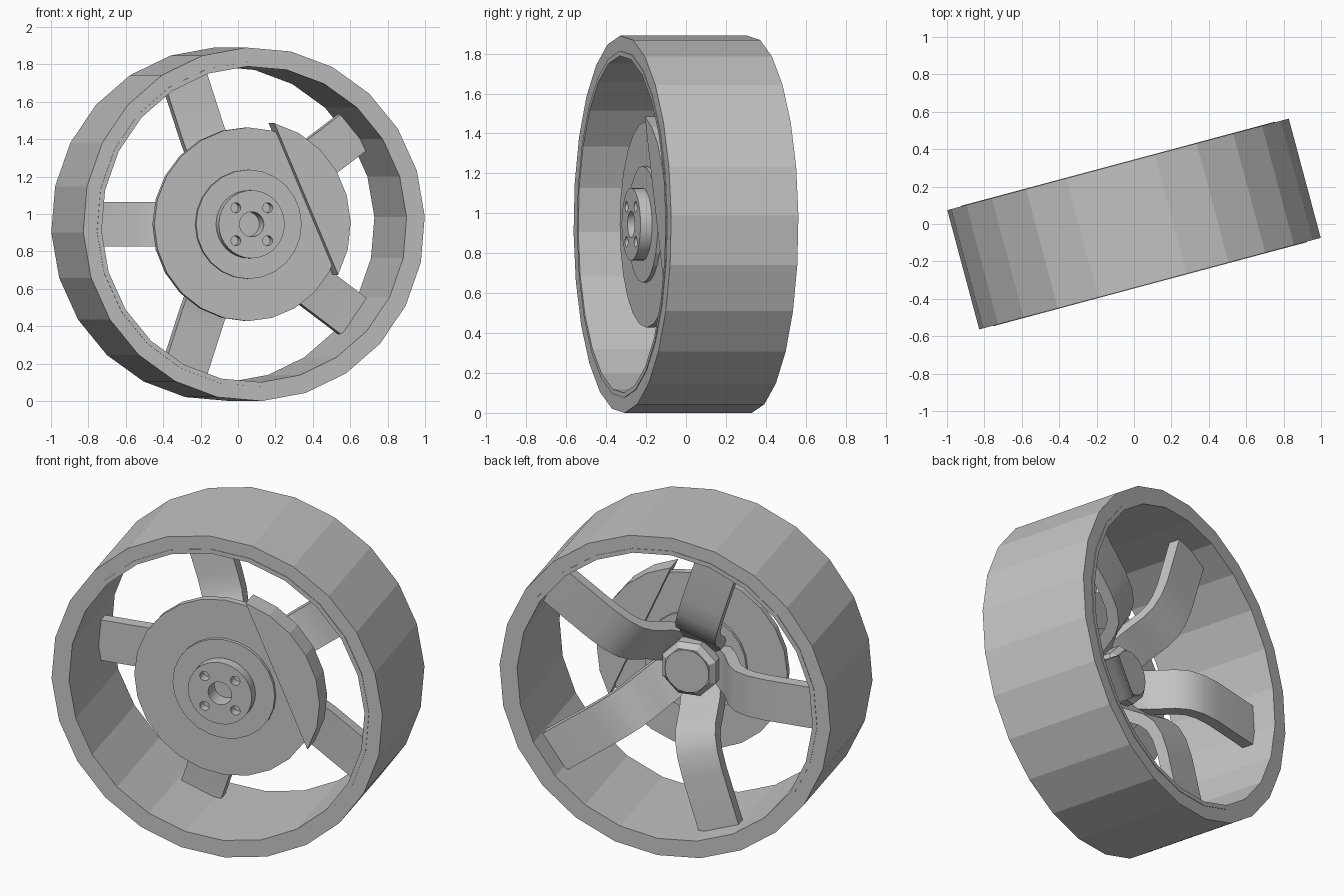
import bpy, bmesh
from math import cos, sin, radians, pi, tau
from mathutils import Matrix, Vector

if "Cube" in bpy.data.objects:
    bpy.data.objects.remove(bpy.data.objects["Cube"])

grey = bpy.data.materials.new("plain grey")
grey.use_nodes = True
COLOUR = (0.55, 0.55, 0.55, 1)
grey.diffuse_color = COLOUR
grey.node_tree.nodes["Principled BSDF"].inputs["Base Color"].default_value = COLOUR

# The wheel is built with its axle along y, then turned and lifted
PLACE = Matrix.Translation((0, 0, 0.945)) @ Matrix.Rotation(radians(15), 4, 'Z')


def finish(name, bm, smooth=None):
    bmesh.ops.recalc_face_normals(bm, faces=bm.faces)
    mesh = bpy.data.meshes.new(name)
    bm.to_mesh(mesh)
    bm.free()
    mesh.materials.append(grey)
    obj = bpy.data.objects.new(name, mesh)
    bpy.context.collection.objects.link(obj)
    obj.matrix_world = PLACE
    if smooth:
        bpy.ops.object.select_all(action='DESELECT')
        obj.select_set(True)
        bpy.context.view_layer.objects.active = obj
        bpy.ops.object.shade_smooth_by_angle(angle=radians(smooth))
    return obj


def lathe(name, profile, sides, closed=False, start=0.0, smooth=None, centre=(0, 0)):
    """Turn (radius, y) points about the y axis; open profiles get end caps."""
    bm = bmesh.new()
    rings = []
    for r, y in profile:
        angles = [radians(start) + tau * i / sides for i in range(sides)]
        rings.append([bm.verts.new((centre[0] + r * cos(a), y, centre[1] + r * sin(a)))
                      for a in angles])
    pairs = list(zip(rings, rings[1:]))
    if closed:
        pairs.append((rings[-1], rings[0]))
    else:
        bm.faces.new(rings[0])
        bm.faces.new(rings[-1])
    for a, b in pairs:
        for i in range(sides):
            j = (i + 1) % sides
            bm.faces.new((a[i], a[j], b[j], b[i]))
    return finish(name, bm, smooth)


def prism(name, outline, sweep, smooth=None):
    """Extrude a planar outline along a vector."""
    bm = bmesh.new()
    face = bm.faces.new([bm.verts.new(p) for p in outline])
    new = bmesh.ops.extrude_face_region(bm, geom=[face])["geom"]
    bmesh.ops.translate(bm, vec=sweep, verts=[v for v in new if isinstance(v, bmesh.types.BMVert)])
    return finish(name, bm, smooth)


def tube(name, outer, inner, half):
    lathe(name, [(outer, -half), (outer, half), (inner, half), (inner, -half)],
          24, closed=True, start=2.6)


# Tyre and the thin rim inside it
tube("tyre", 0.946, 0.868, 0.33)
tube("rim", 0.87, 0.845, 0.333)

# Five curved spokes: an S-shaped strip swept across its width
path = [Vector(p) for p in ((0.13, -0.15), (0.18, -0.12), (0.23, -0.06), (0.265, 0.0),
                            (0.3, 0.06), (0.35, 0.11), (0.42, 0.14), (0.52, 0.155),
                            (0.855, 0.165))]
front, back = [], []
for i, p in enumerate(path):
    t = (path[min(i + 1, len(path) - 1)] - path[max(i - 1, 0)]).normalized()
    n = Vector((-t.y, t.x)) * 0.033
    back.append(p + n)
    front.append(p - n)
section = back + front[::-1]
for k in range(5):
    a = pi + tau * k / 5
    out, across = Vector((cos(a), 0, sin(a))), Vector((-sin(a), 0, cos(a)))
    outline = [out * p.x + Vector((0, p.y, 0)) - across * 0.12 for p in section]
    prism(f"spoke_{k + 1}", outline, across * 0.24, smooth=35)

# Brake disc with a raised middle on both sides
lathe("brake_disc", [(0.292, -0.225), (0.292, -0.205), (0.518, -0.205),
                     (0.518, -0.165), (0.292, -0.165), (0.292, -0.145)], 24, smooth=14)

# Brake caliper: a circle segment gripping the disc edge
arc = [radians(-29 + 105 * i / 7) for i in range(8)]
prism("brake_caliper", [(0.557 * cos(a), -0.25, 0.557 * sin(a)) for a in arc], (0, 0.12, 0))

# Rear axle end with a bevelled octagonal nut
lathe("axle_nut", [(0.165, -0.15), (0.165, -0.05), (0.135, -0.02)], 8, start=22.5)
lathe("axle_cap", [(0.125, -0.03), (0.125, -0.013)], 32, smooth=30)

# Front hub, bored in the middle and at four bolt positions
hub = lathe("front_hub", [(0.182, -0.285), (0.182, -0.16)], 32)
cutters = [lathe("bore_cutter", [(0.067, -0.4), (0.067, -0.19)], 24)]
for sx in (-1, 1):
    for sz in (-1, 1):
        cutters.append(lathe("bolt_cutter", [(0.027, -0.4), (0.027, -0.232)], 16,
                             centre=(sx * 0.088, sz * 0.088)))
bpy.context.view_layer.update()
bpy.context.view_layer.objects.active = hub
for c in cutters:
    c.hide_render = True
    mod = hub.modifiers.new("hole", 'BOOLEAN')
    mod.operation, mod.object, mod.solver = 'DIFFERENCE', c, 'EXACT'
    bpy.ops.object.modifier_apply(modifier=mod.name)
    bpy.data.objects.remove(c)

# The bore and bolt holes stay visible: open the disc middle behind the hub
bpy.ops.object.select_all(action='DESELECT')
disc = bpy.data.objects["brake_disc"]
well = lathe("well_cutter", [(0.17, -0.4), (0.17, -0.18)], 32)
well.hide_render = True
bpy.context.view_layer.update()
bpy.context.view_layer.objects.active = disc
mod = disc.modifiers.new("well", 'BOOLEAN')
mod.operation, mod.object, mod.solver = 'DIFFERENCE', well, 'EXACT'
bpy.ops.object.modifier_apply(modifier=mod.name)
bpy.data.objects.remove(well)

bpy.ops.object.select_all(action='DESELECT')
hub.select_set(True)
bpy.context.view_layer.objects.active = hub
bpy.ops.object.shade_smooth_by_angle(angle=radians(30))
